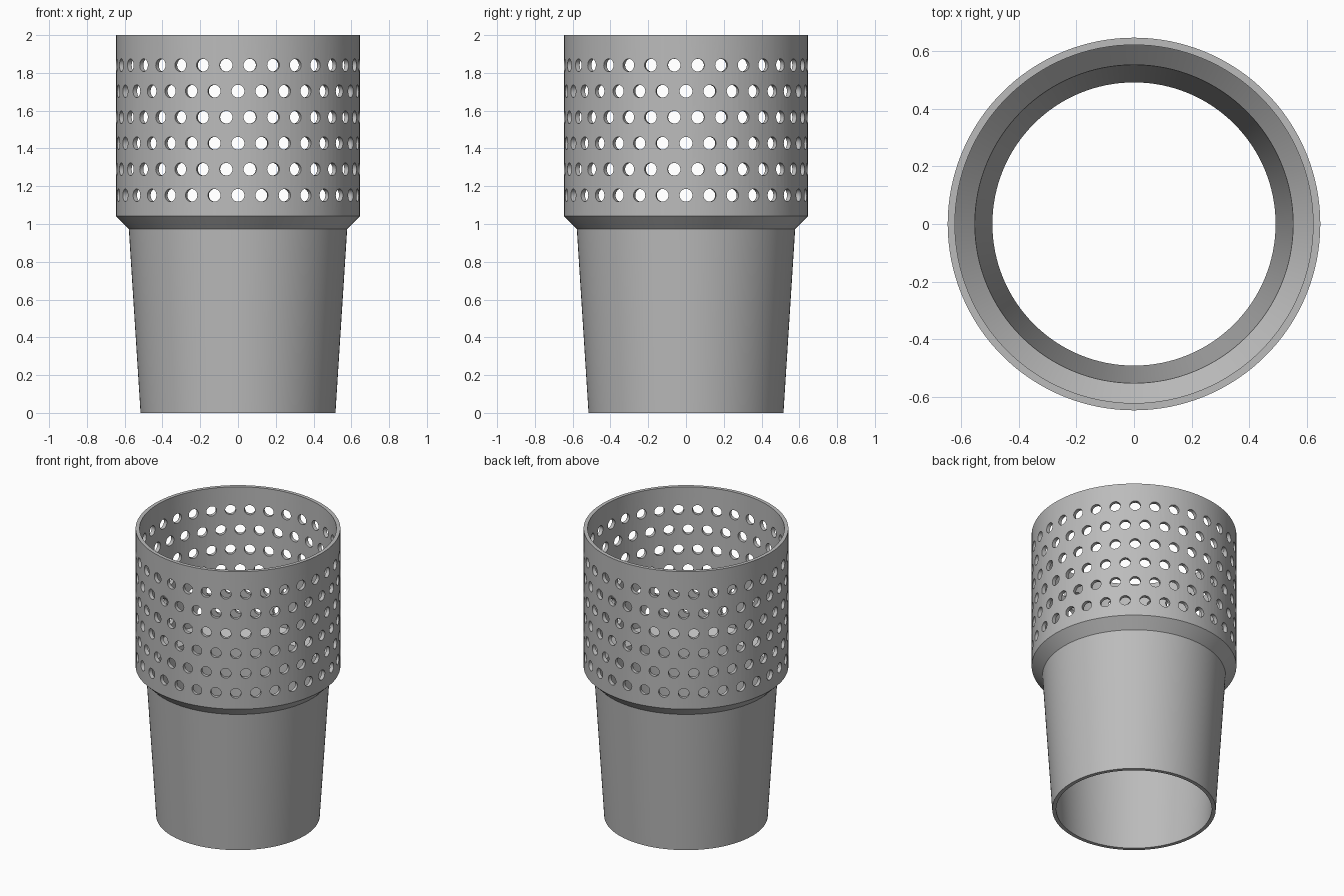
import bpy, bmesh
from math import pi, radians
from mathutils import Matrix, Vector

cube = bpy.data.objects.get("Cube")
if cube:
    bpy.data.objects.remove(cube, do_unlink=True)

SEGMENTS = 128
HOLES = 32
ROWS = 6

# Single grey material
grey = bpy.data.materials.new("grey")
grey.use_nodes = True
colour = (0.5, 0.5, 0.5, 1)
grey.diffuse_color = colour
grey.node_tree.nodes["Principled BSDF"].inputs["Base Color"].default_value = colour


def add_object(name, bm):
    bmesh.ops.recalc_face_normals(bm, faces=bm.faces)
    mesh = bpy.data.meshes.new(name)
    bm.to_mesh(mesh)
    bm.free()
    mesh.materials.append(grey)
    obj = bpy.data.objects.new(name, mesh)
    bpy.context.collection.objects.link(obj)
    return obj


# Sleeve: closed wall profile (radius, height) spun around z
profile = [(0.516, 0), (0.578, 0.974), (0.646, 1.042), (0.646, 2),
           (0.621, 2), (0.621, 1.052), (0.552, 0.985), (0.491, 0)]
bm = bmesh.new()
verts = [bm.verts.new((r, 0, z)) for r, z in profile]
edges = [bm.edges.new((verts[i - 1], verts[i])) for i in range(len(verts))]
bmesh.ops.spin(bm, geom=verts + edges, cent=(0, 0, 0), axis=(0, 0, 1),
               angle=2 * pi, steps=SEGMENTS, use_merge=True)
bmesh.ops.remove_doubles(bm, verts=bm.verts, dist=0.0001)
sleeve = add_object("perforated_sleeve", bm)

# Hole cutters: staggered rows of radial pegs
bm = bmesh.new()
lie_down = Matrix.Rotation(pi / 2, 4, "Y")
for row in range(ROWS):
    z = 1.152 + row * 0.1378
    for i in range(HOLES):
        angle = 2 * pi * (i + 0.5 * (row % 2)) / HOLES
        place = (Matrix.Rotation(angle, 4, "Z")
                 @ Matrix.Translation(Vector((0.63, 0, z))) @ lie_down)
        bmesh.ops.create_cone(bm, cap_ends=True, segments=24, radius1=0.034,
                              radius2=0.034, depth=0.12, matrix=place)
cutter = add_object("hole_cutters", bm)
cutter.hide_render = True

# Punch the holes, then discard the cutters
bpy.context.view_layer.objects.active = sleeve
sleeve.select_set(True)
punch = sleeve.modifiers.new("punch_holes", "BOOLEAN")
punch.operation = "DIFFERENCE"
punch.solver = "EXACT"
punch.object = cutter
bpy.ops.object.modifier_apply(modifier=punch.name)
bpy.data.objects.remove(cutter, do_unlink=True)

bpy.ops.object.select_all(action="DESELECT")
sleeve.select_set(True)
bpy.ops.object.shade_smooth_by_angle(angle=radians(25))
